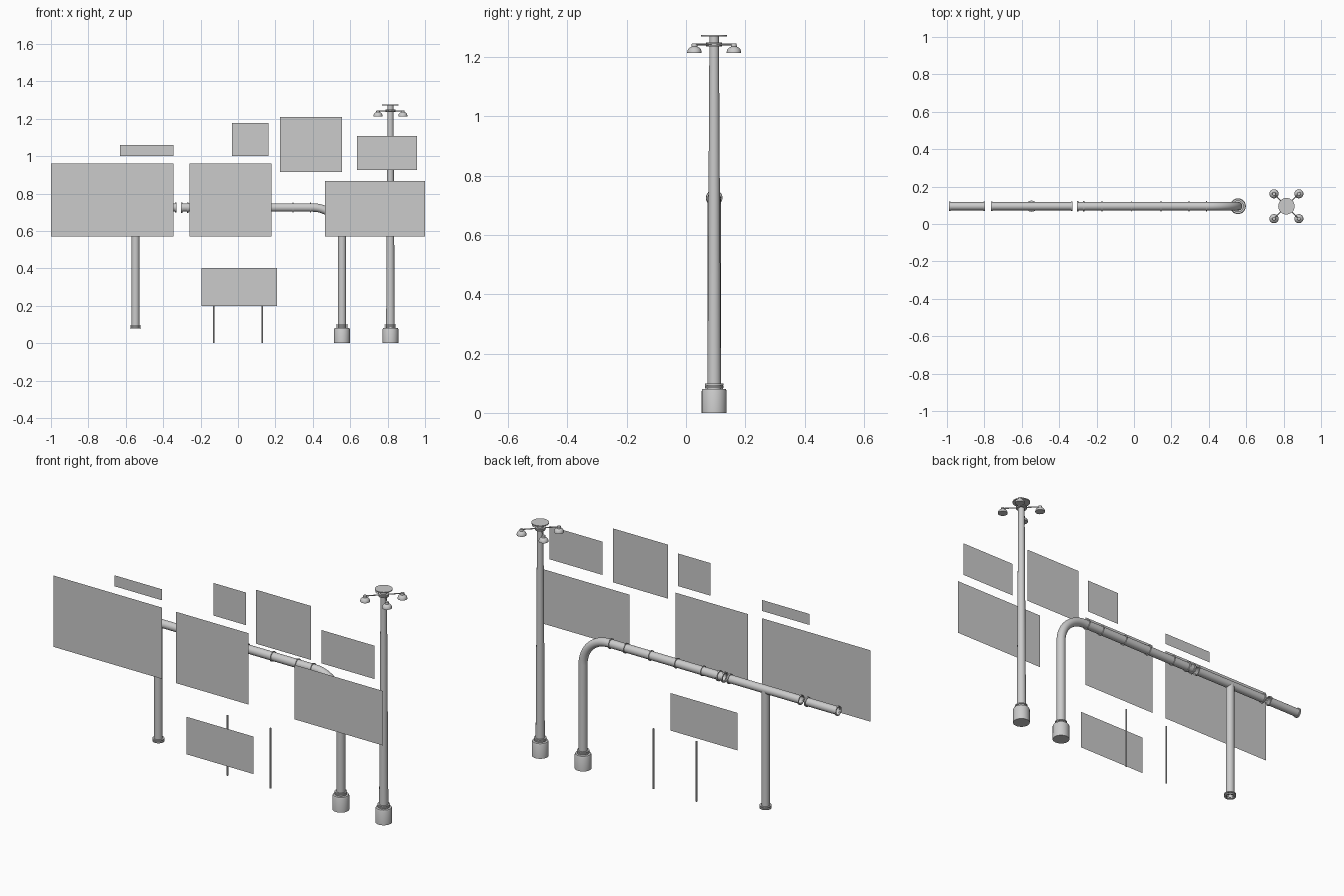
import bpy, bmesh, math
from mathutils import Matrix, Vector

if "Cube" in bpy.data.objects:
    bpy.data.objects.remove(bpy.data.objects["Cube"])

PY = 0.095      # depth of the poles and pipe
PZ = 0.725      # height of the horizontal pipe
PR = 0.0215     # pipe radius
ALONG_X = Matrix.Rotation(math.pi / 2, 4, 'Y')


def finish(name, bm, smooth=True):
    bmesh.ops.recalc_face_normals(bm, faces=bm.faces)
    me = bpy.data.meshes.new(name)
    bm.to_mesh(me)
    bm.free()
    ob = bpy.data.objects.new(name, me)
    bpy.context.collection.objects.link(ob)
    if smooth:
        bpy.ops.object.select_all(action='DESELECT')
        ob.select_set(True)
        bpy.context.view_layer.objects.active = ob
        bpy.ops.object.shade_smooth_by_angle(angle=math.radians(35))
    return ob


def bridge(bm, rings):
    for a, b in zip(rings, rings[1:]):
        n = len(a)
        for i in range(n):
            bm.faces.new((a[i], a[(i + 1) % n], b[(i + 1) % n], b[i]))


def lathe(name, profile, loc, rot=Matrix(), caps=(False, False), n=24):
    """Turn a (radius, height) profile around its own axis."""
    bm = bmesh.new()
    m = Matrix.Translation(loc) @ rot
    rings = [[bm.verts.new(m @ Vector((r * math.cos(t), r * math.sin(t), h)))
              for t in (2 * math.pi * i / n for i in range(n))] for r, h in profile]
    bridge(bm, rings)
    if caps[0]:
        bm.faces.new(rings[0])
    if caps[1]:
        bm.faces.new(rings[-1])
    return finish(name, bm)


def collar(name, loc, rot=Matrix(), r=0.028, h=0.008, inner=0.02):
    """Short ring around a pipe, centred on loc."""
    k = h / 2
    return lathe(name, [(inner, -k), (r, -k), (r, k), (inner, k)], loc, rot)


def panel(name, x0, x1, z0, z1, y):
    bm = bmesh.new()
    bm.faces.new([bm.verts.new(p) for p in
                  ((x0, y, z0), (x1, y, z0), (x1, y, z1), (x0, y, z1))])
    finish(name, bm, False)


# Flat sign panels
for name, *dims in (
        ("sign_wide_left", -1.0, -0.345, 0.57, 0.96, -0.165),
        ("sign_wide_middle", -0.26, 0.178, 0.57, 0.96, -0.165),
        ("sign_wide_right", 0.465, 1.0, 0.57, 0.868, -0.176),
        ("sign_strip", -0.632, -0.345, 1.0, 1.06, -0.165),
        ("sign_small", -0.033, 0.163, 1.0, 1.178, -0.165),
        ("sign_tall", 0.225, 0.557, 0.915, 1.21, -0.165),
        ("sign_upper_right", 0.635, 0.957, 0.926, 1.108, -0.187),
        ("sign_low", -0.195, 0.208, 0.198, 0.403, -0.165)):
    panel(name, *dims)

# Thin posts of the low sign
for s in (-1, 1):
    lathe("thin_post", [(0.004, 0), (0.004, 0.33)], (s * 0.13, PY, 0),
          caps=(True, True), n=12)

# Separate hollow pipe pieces on the left
for x0, x1 in ((-0.99, -0.797), (-0.765, -0.328)):
    lathe("pipe_piece", [(PR, 0), (PR, x1 - x0)], (x0, PY, PZ), ALONG_X)
    for x in (x0 + 0.004, x1 - 0.004):
        collar("pipe_flange", (x, PY, PZ), ALONG_X, r=0.026)

# Main pipe: straight run, elbow, then down to the footing
ex, er, pr = 0.556, 0.155, 0.0225
path = [(-0.305, PZ, 0.0)]
for i in range(17):
    a = math.pi / 2 * i / 16
    path.append((ex - er + er * math.sin(a), PZ - er + er * math.cos(a), a))
path.append((ex, 0.08, math.pi / 2))
bm = bmesh.new()
rings = []
for x, z, a in path:
    ring = []
    for i in range(24):
        t = 2 * math.pi * i / 24
        u, v = pr * math.cos(t), pr * math.sin(t)
        ring.append(bm.verts.new((x + u * math.sin(a), PY + v, z + u * math.cos(a))))
    rings.append(ring)
bridge(bm, rings)
finish("main_pipe", bm)
for x in (-0.300, -0.268):
    collar("coupling_flange", (x, PY, PZ), ALONG_X, r=0.028)
for x in (-0.17, -0.012, 0.145, 0.295, 0.387):
    collar("pipe_ring", (x, PY, PZ), ALONG_X, r=0.027, h=0.005)

# Left support post with double foot flange
lathe("left_post", [(PR, 0.078), (PR, PZ)], (-0.548, PY, 0))
for z in (0.081, 0.091):
    collar("left_post_flange", (-0.548, PY, z), r=0.03, h=0.006)

# Footings and neck collars of the main pipe and the lamp pole
LX = 0.815
for x in (ex, LX):
    lathe("footing", [(0.042, 0), (0.042, 0.074), (0.039, 0.081), (0.02, 0.081)],
          (x, PY, 0), caps=(True, False))
    for z in (0.087, 0.096):
        collar("neck_flange", (x, PY, z), r=0.031, h=0.006)

# Tapered lamp pole with cap disc and hub
lathe("lamp_pole", [(0.023, 0.08), (0.016, 1.272)], (LX, PY, 0))
lathe("lamp_cap", [(0.044, 1.27), (0.044, 1.275)], (LX, PY, 0), caps=(True, True), n=32)
for z in (1.238, 1.246):
    collar("lamp_hub", (LX, PY, z), r=0.027, h=0.005, inner=0.015)

# Four lamps on diagonal arms
for k in range(4):
    a = math.pi / 4 + k * math.pi / 2
    rot = Matrix.Rotation(a, 4, 'Z') @ ALONG_X
    lathe("lamp_arm", [(0.003, 0.012), (0.003, 0.096)], (LX, PY, 1.242), rot,
          caps=(True, True), n=8)
    c = (LX + 0.094 * math.cos(a), PY + 0.094 * math.sin(a), 0)
    lathe("lamp_shade", [(0.0245, 1.213), (0.0245, 1.217), (0.022, 1.226),
                         (0.016, 1.232), (0.01, 1.235), (0.009, 1.245)],
          c, caps=(True, True), n=20)
